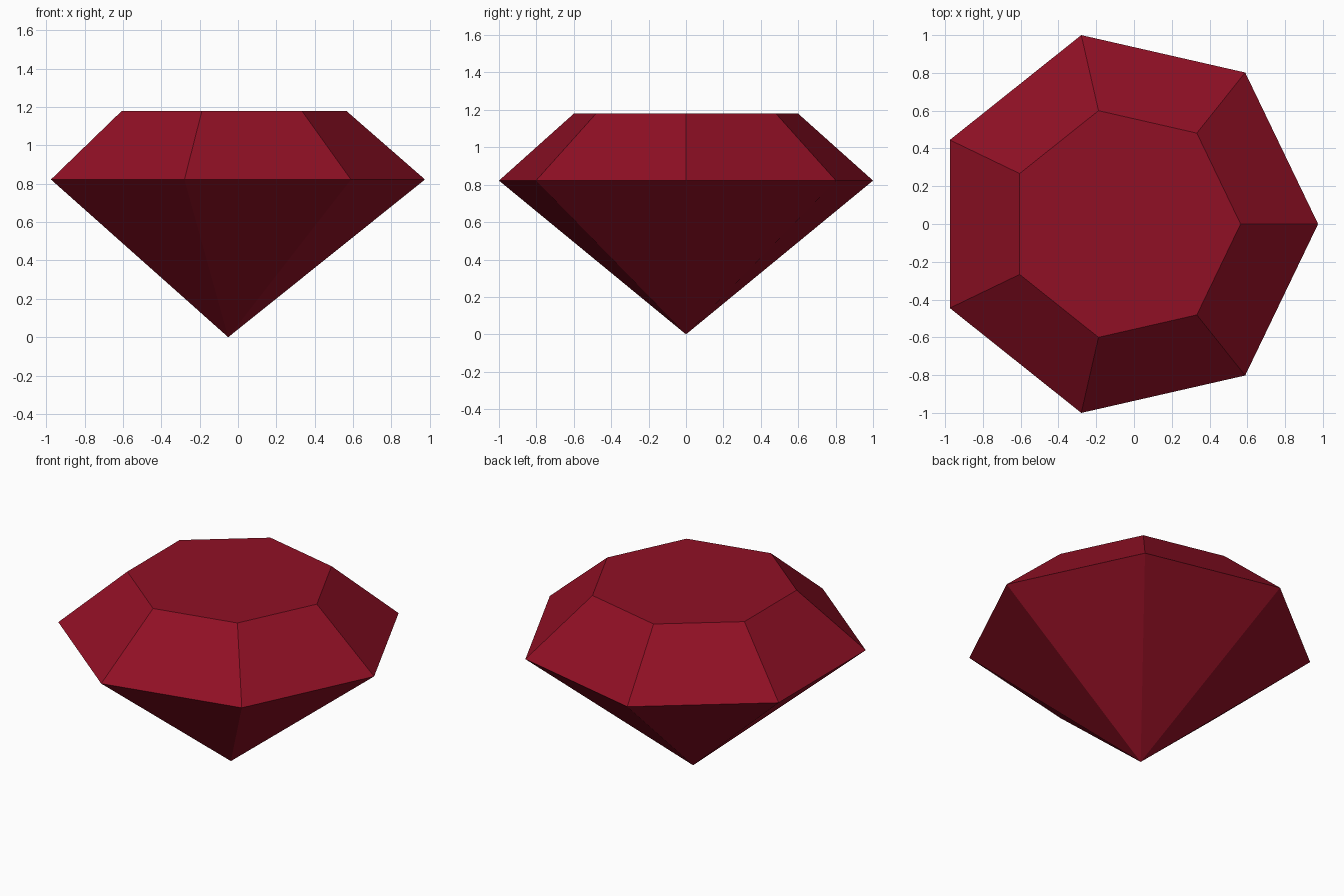
import bpy
import bmesh
from math import cos, sin, tau

cube = bpy.data.objects.get("Cube")
if cube:
    bpy.data.objects.remove(cube, do_unlink=True)

SIDES = 7
CENTRE_X = -0.051
GIRDLE_RADIUS, GIRDLE_Z = 1.0257, 0.822
TABLE_RADIUS, TABLE_Z = 0.6154, 1.18

# Gem colour
red = bpy.data.materials.new("deep red")
red.use_nodes = True
colour = (0.28, 0.005, 0.018, 1)
red.diffuse_color = colour
red.node_tree.nodes["Principled BSDF"].inputs["Base Color"].default_value = colour

bm = bmesh.new()


def ring(radius, z):
    """Regular polygon of vertices with one corner on +x."""
    angles = [tau * i / SIDES for i in range(SIDES)]
    return [bm.verts.new((CENTRE_X + radius * cos(a), radius * sin(a), z)) for a in angles]


# Pointed base, widest girdle and flat table
tip = bm.verts.new((CENTRE_X, 0, 0))
girdle = ring(GIRDLE_RADIUS, GIRDLE_Z)
table = ring(TABLE_RADIUS, TABLE_Z)
bm.faces.new(table)
for i in range(SIDES):
    j = (i + 1) % SIDES
    bm.faces.new((girdle[i], girdle[j], table[j], table[i]))  # crown facet
    bm.faces.new((tip, girdle[j], girdle[i]))  # lower facet
bmesh.ops.recalc_face_normals(bm, faces=bm.faces)

mesh = bpy.data.meshes.new("gemstone")
bm.to_mesh(mesh)
bm.free()
mesh.materials.append(red)
bpy.context.collection.objects.link(bpy.data.objects.new("gemstone", mesh))
